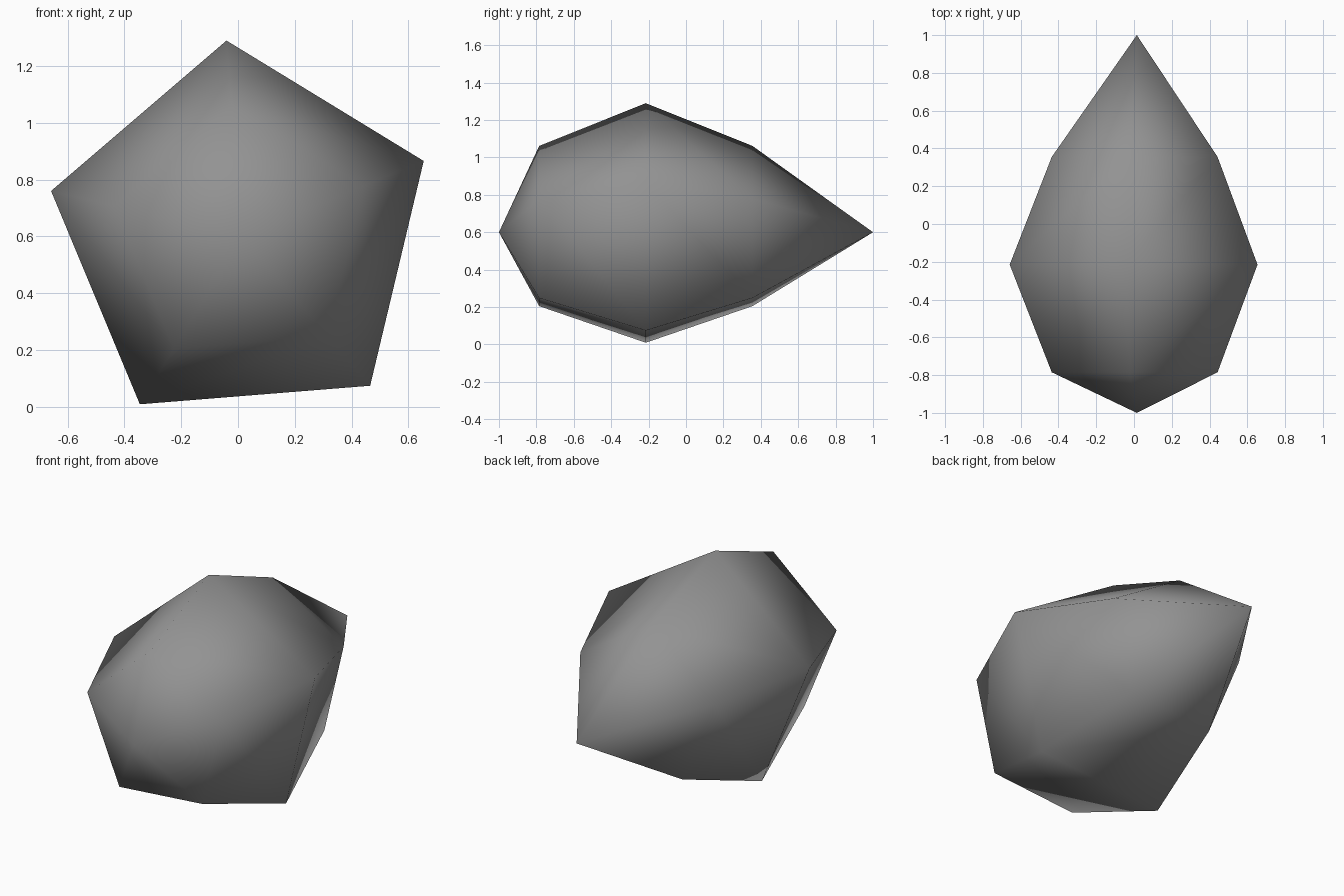
import bpy
import bmesh
import math
from mathutils import Matrix, Vector

if "Cube" in bpy.data.objects:
    bpy.data.objects.remove(bpy.data.objects["Cube"], do_unlink=True)

SIDES = 5
TURN = math.radians(94.6)          # direction of the uppermost corner
CENTRE = Vector((0.015, 0, 0.6))
# radius and position along y, from blunt front tip to pointed back tip
PROFILE = [(0, -1), (0.463, -0.785), (0.692, -0.215), (0.463, 0.355), (0, 1)]

# Stone colour
grey = bpy.data.materials.new("stone grey")
grey.use_nodes = True
colour = (0.29, 0.29, 0.29, 1)
grey.diffuse_color = colour
grey.node_tree.nodes["Principled BSDF"].inputs["Base Color"].default_value = colour

# Five-sided pebble, turned around the y axis
bm = bmesh.new()
start = Vector((math.cos(TURN), 0, math.sin(TURN)))
line = [bm.verts.new(CENTRE + start * r + Vector((0, y, 0))) for r, y in PROFILE]
edges = [bm.edges.new(pair) for pair in zip(line, line[1:])]
bmesh.ops.spin(bm, geom=line + edges, cent=CENTRE, axis=(0, 1, 0),
               angle=math.tau, steps=SIDES, use_duplicate=False)
bmesh.ops.remove_doubles(bm, verts=bm.verts[:], dist=0.0005)
bmesh.ops.recalc_face_normals(bm, faces=bm.faces[:])
for face in bm.faces:
    face.smooth = True

mesh = bpy.data.meshes.new("pebble")
bm.to_mesh(mesh)
bm.free()
mesh.materials.append(grey)
pebble = bpy.data.objects.new("pebble", mesh)
bpy.context.collection.objects.link(pebble)
